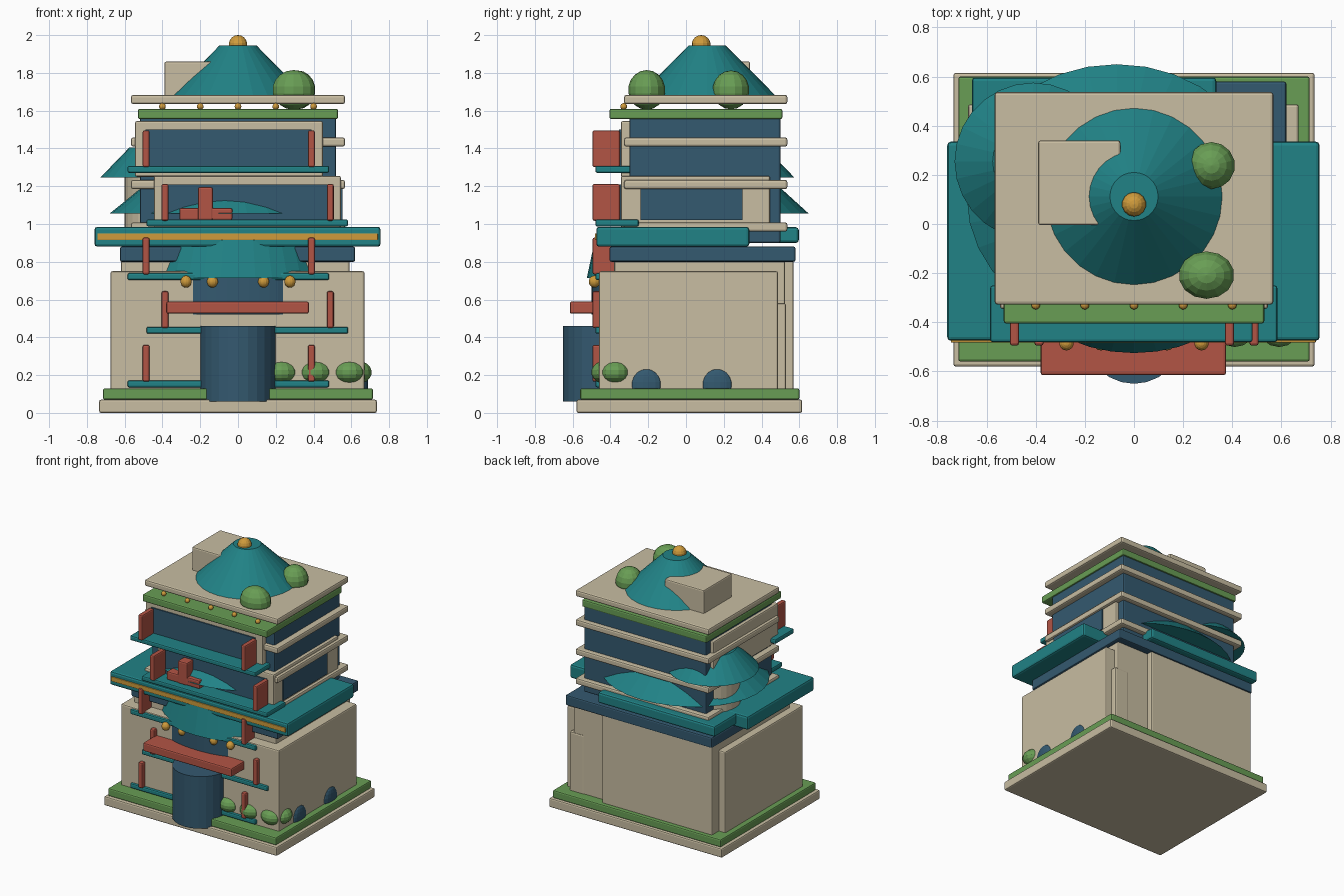
import bpy
import bmesh
from mathutils import Matrix

cube = bpy.data.objects.get("Cube")
if cube:
    bpy.data.objects.remove(cube, do_unlink=True)


def material(name, rgb):
    m = bpy.data.materials.new(name)
    m.use_nodes = True
    m.diffuse_color = (*rgb, 1)
    m.node_tree.nodes["Principled BSDF"].inputs["Base Color"].default_value = (*rgb, 1)
    return m


BEIGE = material("sandstone", (.58, .51, .36))
TEAL = material("teal roof", (.015, .225, .24))
NAVY = material("navy glass", (.034, .10, .16))
RED = material("brick red", (.45, .09, .06))
GREEN = material("leaf green", (.14, .34, .09))
GOLD = material("gold", (.63, .33, .045))


def finish(bm, name, mat, bevel=0):
    mesh = bpy.data.meshes.new(name)
    bm.to_mesh(mesh)
    bm.free()
    mesh.materials.append(mat)
    ob = bpy.data.objects.new(name, mesh)
    bpy.context.collection.objects.link(ob)
    if bevel:
        mod = ob.modifiers.new("soft_edges", "BEVEL")
        mod.width = bevel
        mod.segments = 2
    return ob


def box(name, mat, x, y, z, bevel=.01):
    """Box from (min, max) ranges."""
    bm = bmesh.new()
    size = [r[1] - r[0] for r in (x, y, z)]
    mid = [(r[0] + r[1]) / 2 for r in (x, y, z)]
    bmesh.ops.create_cube(bm, size=1, matrix=Matrix.Translation(mid) @ Matrix.Diagonal((*size, 1)))
    return finish(bm, name, mat, bevel)


def cone(name, mat, centre, z, r_low, r_top, stretch=1, sides=28):
    """Upright frustum; stretch widens it along x."""
    bm = bmesh.new()
    place = Matrix.Translation((*centre, (z[0] + z[1]) / 2)) @ Matrix.Diagonal((stretch, 1, 1, 1))
    bmesh.ops.create_cone(bm, cap_ends=True, segments=sides, radius1=r_low, radius2=r_top,
                          depth=z[1] - z[0], matrix=place)
    return finish(bm, name, mat)


def ball(name, mat, centre, radii):
    bm = bmesh.new()
    bmesh.ops.create_uvsphere(bm, u_segments=14, v_segments=9, radius=1,
                              matrix=Matrix.Translation(centre) @ Matrix.Diagonal((*radii, 1)))
    return finish(bm, name, mat)


# Ground plinth and lawn
box("plinth", BEIGE, (-.735, .735), (-.58, .615), (0, .07))
box("lawn", GREEN, (-.715, .715), (-.56, .60), (.07, .13))

# Lower storeys
box("lower_body", BEIGE, (-.675, .67), (-.46, .487), (.12, .75))
box("back_wing", BEIGE, (-.62, .315), (-.38, .57), (.12, .81))
box("back_infill", BEIGE, (.25, .59), (-.38, .525), (.12, .81))
box("back_buttress", BEIGE, (.5, .62), (.4, .53), (.12, .58))
box("blue_band", NAVY, (-.625, .62), (-.405, .58), (.80, .88))

# Wide middle roof
box("middle_roof", TEAL, (-.76, .755), (-.475, .335), (.88, .985), .015)
box("middle_roof_back", TEAL, (-.66, .335), (.2, .597), (.90, .983), .015)
box("gold_trim", GOLD, (-.745, .74), (-.483, -.46), (.915, .95), .004)

# Glazed tower with floor slabs
box("tower_core", NAVY, (-.52, .52), (-.30, .50), (.9, 1.6))
for i, z in enumerate((.96, 1.185, 1.41, 1.635)):
    box(f"floor_slab_{i + 1}", BEIGE, (-.567, .567), (-.328, .537), (z, z + .048), .012)
box("roof_hedge", GREEN, (-.53, .53), (-.405, .51), (1.555, 1.61))

# Shifted stone bays and their windows
box("lower_bay", BEIGE, (-.445, .545), (-.345, .445), (.98, 1.255))
box("upper_bay", BEIGE, (-.545, .45), (-.345, .445), (1.25, 1.545))
box("lower_front_window", NAVY, (-.39, .49), (-.354, -.345), (1.01, 1.21), 0)
box("upper_front_window", NAVY, (-.49, .39), (-.354, -.345), (1.29, 1.50), 0)
box("lower_side_window", NAVY, (.545, .553), (-.24, .30), (1.02, 1.185), 0)

# Balconies: alternating ledges with a red fin at each end
for i in range(5):
    z = .135 + i * .284
    shift = 0 if i % 2 == 0 else .1
    box(f"balcony_ledge_{i + 1}", TEAL, (-.585 + shift, .483 + shift), (-.48, -.25), (z, z + .037))
    for side, x in (("right", -.505), ("left", .37)):
        box(f"balcony_fin_{side}_{i + 1}", RED, (x + shift, x + shift + .037),
            (-.495, -.35), (z + .03, z + .225))

# Corner turret and skirt roofs
cone("turret_drum", BEIGE, (-.41, .255), (.95, 1.26), .19, .19)
cone("turret_roof", TEAL, (-.41, .255), (1.245, 1.405), .32, .165)
cone("skirt_roof", TEAL, (-.07, .11), (1.055, 1.255), .54, .32, 1.13, 32)

# Red bench on the skirt roof
box("bench_seat", RED, (-.31, -.03), (-.425, -.35), (1.02, 1.085))
box("bench_post", RED, (-.213, -.133), (-.43, -.35), (1.02, 1.195))

# Entrance
cone("entrance_drum", NAVY, (0, -.45), (.06, .46), .2, .2, 1, 24)
cone("entrance_bay", NAVY, (0, -.40), (.52, .76), .1, .1, 3, 32)
box("entrance_awning", RED, (-.38, .375), (-.615, -.44), (.525, .59))
cone("entrance_canopy", TEAL, (0, -.2), (.715, .95), .325, .275, 1.45, 32)
for i, x in enumerate((-.275, -.135, .135, .275)):
    ball(f"entrance_lamp_{i + 1}", GOLD, (x, -.485, .695), (.03, .03, .032))

# Bushes and side vents
for i, (x, y) in enumerate(((.23, -.42), (.41, -.42), (.59, -.42), (.625, -.375))):
    ball(f"bush_{i + 1}", GREEN, (x, y, .215), (.085, .082, .063))
for i, y in enumerate((-.21, .165)):
    ball(f"side_vent_{i + 1}", NAVY, (.665, y, .15), (.025, .08, .083))

# Rooftop
cone("main_roof", TEAL, (0, .112), (1.68, 1.945), .362, .098)
ball("finial", GOLD, (0, .08, 1.95), (.05, .05, .05))
box("penthouse", BEIGE, (-.39, -.055), (-.005, .34), (1.66, 1.86))
ball("roof_tree_front", GREEN, (.295, -.208, 1.71), (.115, .098, .105))
ball("roof_tree_back", GREEN, (.315, .238, 1.71), (.097, .097, .103))
for i in range(5):
    ball(f"eave_lamp_{i + 1}", GOLD, (-.4 + i * .2, -.33, 1.622), (.018, .018, .018))
